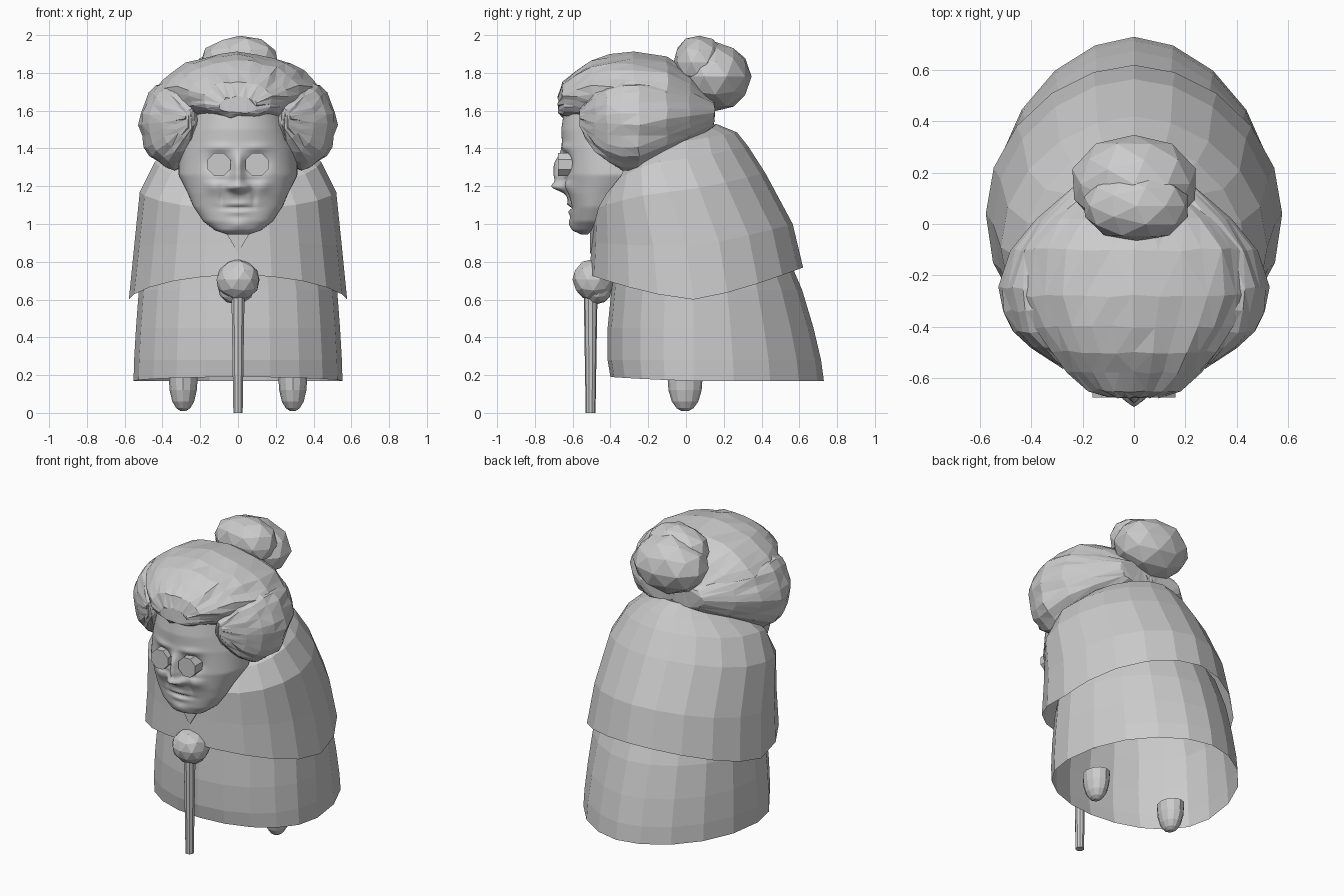
import bpy, bmesh, math, random
from mathutils import Vector

if "Cube" in bpy.data.objects:
    bpy.data.objects.remove(bpy.data.objects["Cube"])

random.seed(4)


def add(name, bm, smooth=False, mirror=False):
    bmesh.ops.recalc_face_normals(bm, faces=bm.faces)
    for f in bm.faces:
        f.smooth = smooth
    me = bpy.data.meshes.new(name)
    bm.to_mesh(me)
    bm.free()
    ob = bpy.data.objects.new(name, me)
    bpy.context.collection.objects.link(ob)
    if mirror:
        ob.modifiers.new("Mirror", 'MIRROR').use_mirror_merge = False
    return ob


def loft(rings, closed=True, cap_start=False, cap_end=False):
    """Skin a list of equally long point rings."""
    bm = bmesh.new()
    vs = [[bm.verts.new(p) for p in r] for r in rings]
    n = len(vs[0])
    for a, b in zip(vs, vs[1:]):
        for i in range(n if closed else n - 1):
            j = (i + 1) % n
            bm.faces.new((a[i], a[j], b[j], b[i]))
    if cap_start:
        bm.faces.new(vs[0])
    if cap_end:
        bm.faces.new(vs[-1])
    return bm


def lerp_table(table, z):
    for a, b in zip(table, table[1:]):
        if z <= b[0]:
            t = (z - a[0]) / (b[0] - a[0])
            return [p + (q - p) * t for p, q in zip(a, b)]
    return table[-1]


def spow(v, p):
    return math.copysign(abs(v) ** p, v)


# Cloth ring: front z/y, side z/half width, back z/y, y of the widest point
def cloth_ring(zf, yf, zs, w, zb, yb, ym=0.04, n=20):
    pts = []
    for i in range(n):
        t = 2 * math.pi * i / n
        c, s = math.cos(t), math.sin(t)
        front = c > 0
        z_end, y_end = (zf, yf) if front else (zb, yb)
        k = abs(c) ** (.9 if front else 1)
        pts.append((w * spow(s, 1 if front else 1.1), ym + (y_end - ym) * k,
                    zs + (z_end - zs) * abs(c) ** 1.3))
    return pts


# Skirt, open at the bottom
add("skirt", loft([cloth_ring(*r) for r in (
    (.19, -.40, .17, .553, .17, .73), (.28, -.415, .28, .55, .28, .715),
    (.45, -.415, .45, .54, .45, .675), (.65, -.395, .65, .525, .65, .615),
    (.85, -.38, .85, .48, .85, .53))]))

# Shawl draped over the hunched back
add("shawl", loft([cloth_ring(*r) for r in (
    (.73, -.51, .60, .578, .77, .62, .04), (.90, -.50, .88, .55, 1.0, .565, 0),
    (1.08, -.49, 1.17, .52, 1.27, .42, -.09), (1.2, -.42, 1.33, .44, 1.41, .33, -.14),
    (1.28, -.35, 1.43, .33, 1.485, .27, -.1), (1.33, -.28, 1.48, .2, 1.53, .16, -.06))],
    cap_end=True))

# Face: half shell with sculpted bumps (x, z, spread x, spread z, push out)
outline = ((.945, .06, -.555, -.52), (.965, .12, -.595, -.50), (1.015, .185, -.61, -.48),
           (1.09, .235, -.615, -.46), (1.16, .265, -.635, -.42), (1.26, .315, -.65, -.34),
           (1.4, .315, -.655, -.28), (1.5, .285, -.66, -.28), (1.64, .25, -.64, -.28))
bumps = ((0, 1.195, .036, .026, .06), (0, 1.24, .032, .04, .035), (0, 1.31, .026, .06, .048),
         (.042, 1.195, .02, .018, .03), (.1, 1.32, .055, .045, -.04),
         (.13, 1.2, .045, .035, .018), (0, 1.085, .075, .008, -.014),
         (0, 1.105, .06, .014, .01), (0, 1.062, .055, .014, .01), (0, .995, .05, .03, .014),
         (.1, 1.405, .07, .02, .012), (.085, 1.14, .011, .04, -.014), (.1, 1.235, .05, .008, -.008))
rows = []
for i in range(71):
    z = .945 + .695 * i / 70
    _, w, yf, yb = lerp_table(outline, z)
    row = []
    for j in range(61):
        t = math.pi * (j / 60 - .5)
        x, y = w * math.sin(t), yb + (yf - yb) * math.cos(t) ** .8 if 0 < j < 60 else yb
        for bx, bz, sx, sz, amp in bumps:
            y -= amp * math.exp(-((abs(x) - bx) / sx) ** 2 - ((z - bz) / sz) ** 2)
        row.append((x, y, z))
    rows.append(row)
add("face", loft(rows, closed=False, cap_start=True), smooth=True)


# Hair: sections along y (y, centre x, centre z, radius x, radius z), grooved into locks
def hair(name, sections, n, locks, groove, jitter, mirror=False):
    rings = []
    for y, cx, cz, rx, rz in sections:
        ring = []
        for i in range(n):
            t = 2 * math.pi * i / n
            k = 1 + groove * math.cos(locks * t + 3 * y)
            d = Vector([random.uniform(-jitter, jitter) for _ in range(3)])
            ring.append(Vector((cx + rx * k * math.cos(t), y, cz + rz * k * math.sin(t))) + d)
        rings.append(ring)
    bm = loft(rings, cap_start=True, cap_end=True)
    bmesh.ops.triangulate(bm, faces=bm.faces[:])
    return add(name, bm, mirror=mirror)


hair("hair_crown", ((-.675, 0, 1.63, .10, .045), (-.65, 0, 1.66, .18, .095),
     (-.58, 0, 1.68, .26, .13), (-.5, 0, 1.69, .32, .175), (-.4, 0, 1.675, .39, .215),
     (-.28, 0, 1.655, .445, .25), (-.1, 0, 1.65, .43, .23), (.02, 0, 1.64, .32, .17),
     (.13, 0, 1.6, .2, .09)), 28, 9, .018, .006)
hair("hair_side", ((-.56, .25, 1.56, .025, .05), (-.53, .275, 1.55, .055, .10),
     (-.48, .305, 1.54, .10, .155), (-.42, .33, 1.53, .14, .2), (-.34, .335, 1.525, .17, .235),
     (-.25, .335, 1.525, .185, .235), (-.1, .28, 1.56, .195, .19),
     (.02, .2, 1.575, .18, .14), (.15, .1, 1.585, .13, .07)), 24, 8, .025, .006, mirror=True)


# Faceted lumps for the bun and the clasped hands
def lump(name, center, radii, jitter, sub=2):
    bm = bmesh.new()
    bmesh.ops.create_icosphere(bm, subdivisions=sub, radius=1)
    for v in bm.verts:
        k = 1 + random.uniform(-jitter, jitter)
        v.co = Vector(center) + Vector([a * r * k for a, r in zip(v.co, radii)])
    return add(name, bm)


lump("bun_upper", (0.01, .07, 1.855), (.215, .14, .145), .035)
lump("bun_back", (0, .155, 1.78), (.245, .19, .18), .035)
lump("hands", (0, -.49, .705), (.118, .113, .108), .04)
lump("fingers", (-.01, -.47, .655), (.095, .08, .08), .04)


# Straight round parts
def cone(name, r1, r2, depth, loc, sides, rot):
    bpy.ops.mesh.primitive_cone_add(vertices=sides, radius1=r1, radius2=r2, depth=depth,
                                    location=loc, rotation=rot)
    bpy.context.object.name = name


cone("cane", .026, .037, .66, (0, -.505, .33), 10, (0, 0, 0))
for side, label in ((-1, "left"), (1, "right")):
    cone(label + "_lens", .066, .066, .08, (side * .1, -.637, 1.315), 8,
         (math.pi / 2, math.pi / 8, 0))
# Collar point below the chin
cone("collar", .1, .1, .04, (0, -.487, .945), 3, (-math.pi / 2, 0, 0))

# Feet: rounded tips below the skirt
foot = [[(.29 + rx * math.cos(math.pi * i / 6), -.005 + ry * math.sin(math.pi * i / 6), z)
         for i in range(12)]
        for z, rx, ry in ((.19, .077, .093), (.12, .072, .088), (.06, .058, .07),
                          (.025, .037, .045), (.01, .015, .02))]
add("foot", loft(foot, cap_start=True, cap_end=True), mirror=True)
